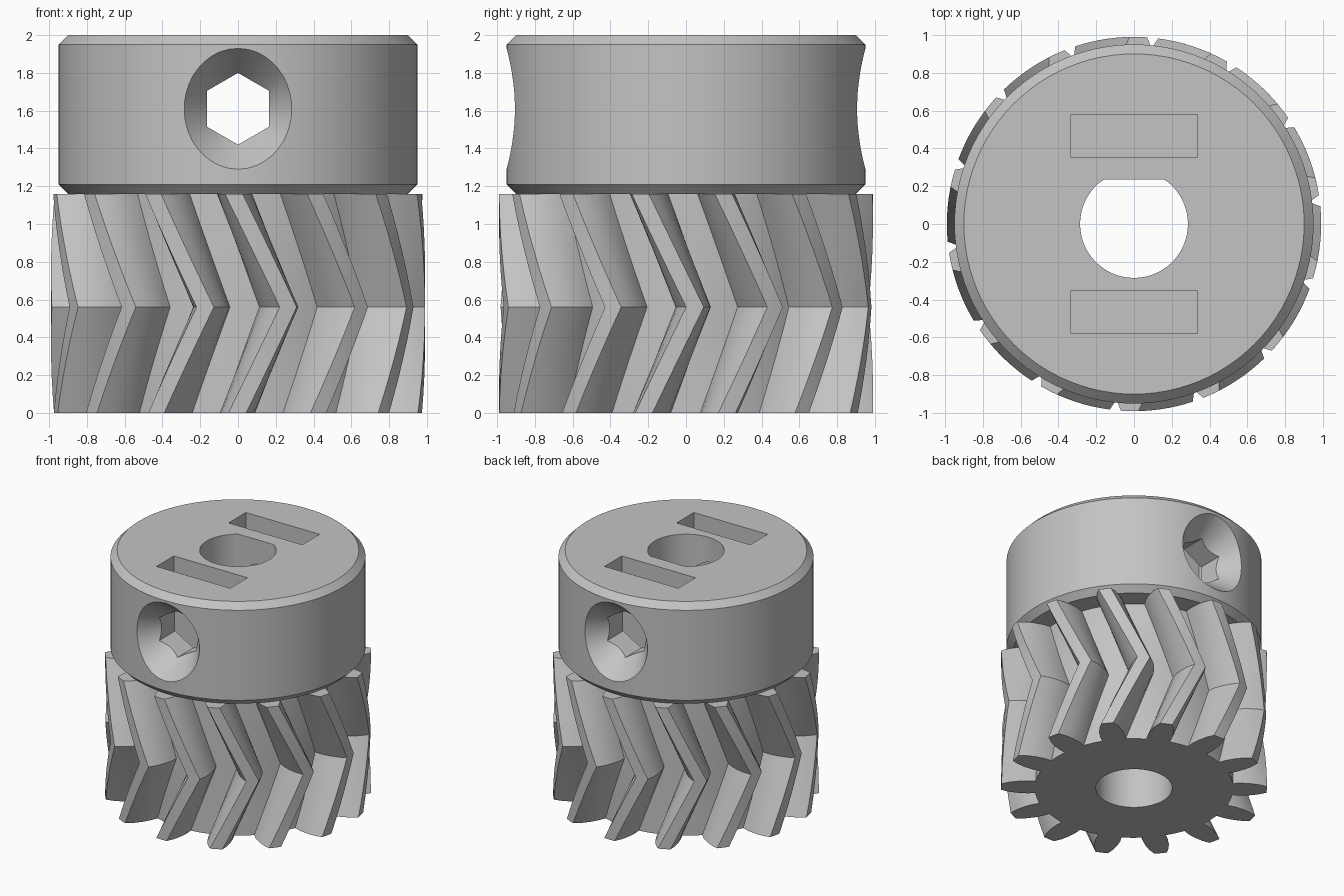
import bpy, bmesh
from math import sin, cos, pi, radians

cube = bpy.data.objects.get("Cube")
if cube:
    bpy.data.objects.remove(cube, do_unlink=True)

grey = bpy.data.materials.new("plain_grey")
grey.use_nodes = True
GREY = (0.55, 0.55, 0.55, 1)
grey.diffuse_color = GREY
grey.node_tree.nodes["Principled BSDF"].inputs["Base Color"].default_value = GREY

GEAR_TOP = 1.16
APEX_Z = 0.56
TEETH = 14
SCREW_Z = 1.61
BORE_R = 0.285


def loft(name, rings):
    """Skin a stack of equal-length rings and cap both ends."""
    bm = bmesh.new()
    loops = [[bm.verts.new(p) for p in ring] for ring in rings]
    n = len(loops[0])
    for a, b in zip(loops, loops[1:]):
        for i in range(n):
            j = (i + 1) % n
            bm.faces.new((a[i], a[j], b[j], b[i]))
    bm.faces.new(loops[0][::-1])
    bm.faces.new(loops[-1])
    bmesh.ops.recalc_face_normals(bm, faces=bm.faces)
    mesh = bpy.data.meshes.new(name)
    bm.to_mesh(mesh)
    bm.free()
    mesh.materials.append(grey)
    obj = bpy.data.objects.new(name, mesh)
    bpy.context.collection.objects.link(obj)
    return obj


def ring_z(r, z, n=96, y_max=9):
    """Horizontal ring, optionally flattened on its +y side."""
    return [(r * cos(2 * pi * i / n), min(r * sin(2 * pi * i / n), y_max), z)
            for i in range(n)]


def ring_y(r, y, n):
    """Upright ring around the screw axis, first point at the top."""
    return [(r * sin(2 * pi * i / n), y, SCREW_Z + r * cos(2 * pi * i / n))
            for i in range(n)]


def box_ring(x, y0, y1, z):
    return [(-x, y0, z), (x, y0, z), (x, y1, z), (-x, y1, z)]


def activate(obj):
    bpy.ops.object.select_all(action='DESELECT')
    obj.select_set(True)
    bpy.context.view_layer.objects.active = obj


def carve(obj, cutters):
    """Subtract each cutter, then discard it."""
    activate(obj)
    for cutter in cutters:
        cutter.hide_render = True
        mod = obj.modifiers.new("cut", 'BOOLEAN')
        mod.operation = 'DIFFERENCE'
        mod.solver = 'EXACT'
        mod.object = cutter
        bpy.ops.object.modifier_apply(modifier=mod.name)
        bpy.data.objects.remove(cutter, do_unlink=True)
    activate(obj)
    bpy.ops.object.shade_smooth_by_angle(angle=radians(28))


# Tooth flank as (radius, half angle in degrees), root to tip
FLANK = [(0.74, 6.8), (0.80, 6.7), (0.866, 5.8), (0.93, 4.5), (0.99, 2.7)]
TOOTH = ([(r, -a) for r, a in FLANK] + [(FLANK[-1][0], 0)]
         + [(r, a) for r, a in FLANK[::-1]] + [(FLANK[0][0], 180 / TEETH)])


def gear_ring(z):
    start = -74.4 - 15.8 * abs(z - APEX_Z) / APEX_Z
    ring = []
    for t in range(TEETH):
        for r, a in TOOTH:
            ang = radians(start + 360 * t / TEETH + a)
            ring.append((r * cos(ang), r * sin(ang), z))
    return ring


# Herringbone gear with a round bore
STEPS = 6
heights = [APEX_Z * i / STEPS for i in range(STEPS)]
heights += [APEX_Z + (GEAR_TOP - APEX_Z) * i / STEPS for i in range(STEPS + 1)]
gear = loft("herringbone_gear", [gear_ring(z) for z in heights])
carve(gear, [loft("bore_cutter", [ring_z(BORE_R, -0.1), ring_z(BORE_R, 1.3)])])

# Chamfered hub
hub = loft("hub", [ring_z(r, z) for r, z in
                   ((0.90, GEAR_TOP), (0.95, 1.21), (0.95, 1.95), (0.90, 2))])

# Flat-sided bore and the screw passage
cutters = [
    loft("flat_bore_cutter", [ring_z(BORE_R, z, y_max=0.235) for z in (1, 2.1)]),
    loft("screw_cutter", [ring_y(0.19, y, 6) for y in (-1.1, 1.1)]),
]
# Countersink and nut slot on each side
for s in (-1, 1):
    cutters.append(loft("countersink_cutter",
                        [ring_y(0.40, s * 1.05, 40), ring_y(0.04, s * 0.60, 40)]))
    cutters.append(loft("nut_slot_cutter",
                        [box_ring(0.335, s * 0.355, s * 0.58, z) for z in (1.25, 2.1)]))
carve(hub, cutters)
